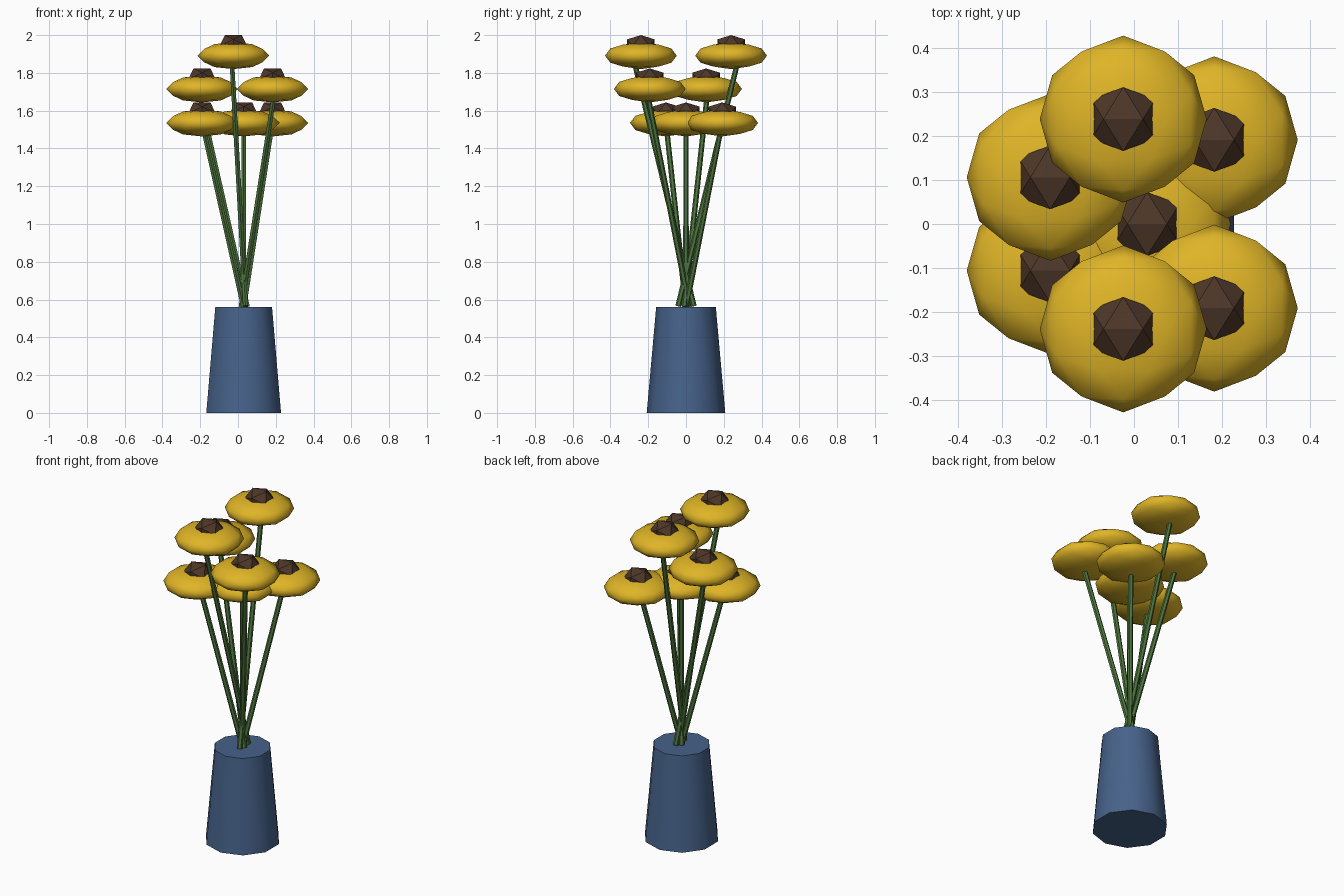
import bpy, bmesh, math
from mathutils import Vector, Matrix

if "Cube" in bpy.data.objects:
    bpy.data.objects.remove(bpy.data.objects["Cube"])


def material(name, rgb):
    m = bpy.data.materials.new(name)
    m.diffuse_color = (*rgb, 1)
    m.use_nodes = True
    m.node_tree.nodes["Principled BSDF"].inputs["Base Color"].default_value = m.diffuse_color
    return m


BLUE = material("vase_blue", (0.062, 0.122, 0.255))
GREEN = material("stem_green", (0.075, 0.175, 0.047))
YELLOW = material("petal_yellow", (0.74, 0.46, 0.02))
BROWN = material("seed_brown", (0.075, 0.038, 0.021))

AXIS_X = 0.03      # bouquet axis
VASE_H = 0.56


def finish(bm, name, mat, smooth=False):
    bmesh.ops.recalc_face_normals(bm, faces=bm.faces)
    for f in bm.faces:
        f.smooth = smooth
    me = bpy.data.meshes.new(name)
    bm.to_mesh(me)
    bm.free()
    me.materials.append(mat)
    ob = bpy.data.objects.new(name, me)
    bpy.context.collection.objects.link(ob)
    return ob


def ico(name, center, radius, squash, mat, subdivide, smooth):
    """Icosahedron with an edge on top, optionally subdivided once, flattened in z."""
    bm = bmesh.new()
    phi = (1 + 5 ** 0.5) / 2
    for a in (-1, 1):
        for b in (-phi, phi):
            for co in ((a, 0, b), (0, b, a), (b, a, 0)):
                bm.verts.new(co)
    bmesh.ops.convex_hull(bm, input=bm.verts[:])
    if subdivide:
        bmesh.ops.subdivide_edges(bm, edges=bm.edges[:], cuts=1, use_grid_fill=True)
        bmesh.ops.triangulate(bm, faces=bm.faces[:])
    for v in bm.verts:
        v.co = v.co.normalized() * radius
        v.co.z *= squash
        v.co += Vector(center)
    return finish(bm, name, mat, smooth)


# Vase: ten-sided tapered solid with smooth sides and sharp rims
bm = bmesh.new()
bmesh.ops.create_cone(bm, cap_ends=True, segments=10, radius1=0.208, radius2=0.158,
                      depth=VASE_H, matrix=Matrix.Translation((AXIS_X, 0, VASE_H / 2)))
vase = finish(bm, "vase", BLUE)
bpy.context.view_layer.objects.active = vase
vase.select_set(True)
bpy.ops.object.shade_smooth_by_angle(angle=math.radians(45))
vase.select_set(False)

# Flowers: one upright in the middle, six fanned out on sevenths of a circle
heights = (1.535, 1.535, 1.8915, 1.715, 1.535, 1.8915, 1.715)
for i, z in enumerate(heights):
    ang = i * math.tau / 7
    r = 0.245 if i else 0.0
    out = Vector((math.cos(ang), math.sin(ang), 0))
    head = Vector((AXIS_X, 0, z)) + out * r

    # Stem: leans a fixed amount about its middle
    mid = Vector((AXIS_X, 0, (VASE_H + z) / 2)) + out * (r / 2)
    lean = (Vector((0, 0, 1)) + out * (0.25 if i else 0)).normalized()
    rot = Vector((0, 0, 1)).rotation_difference(lean).to_matrix().to_4x4()
    bm = bmesh.new()
    bmesh.ops.create_cone(bm, cap_ends=True, segments=6, radius1=0.015, radius2=0.014,
                          depth=z - VASE_H + 0.03, matrix=Matrix.Translation(mid) @ rot)
    finish(bm, f"stem_{i + 1}", GREEN)

    # Petal disc and seed centre
    ico(f"petals_{i + 1}", head, 0.19, 0.376, YELLOW, True, True)
    ico(f"seed_centre_{i + 1}", head + Vector((0, 0, 0.05)), 0.0855, 0.805, BROWN, False, False)
